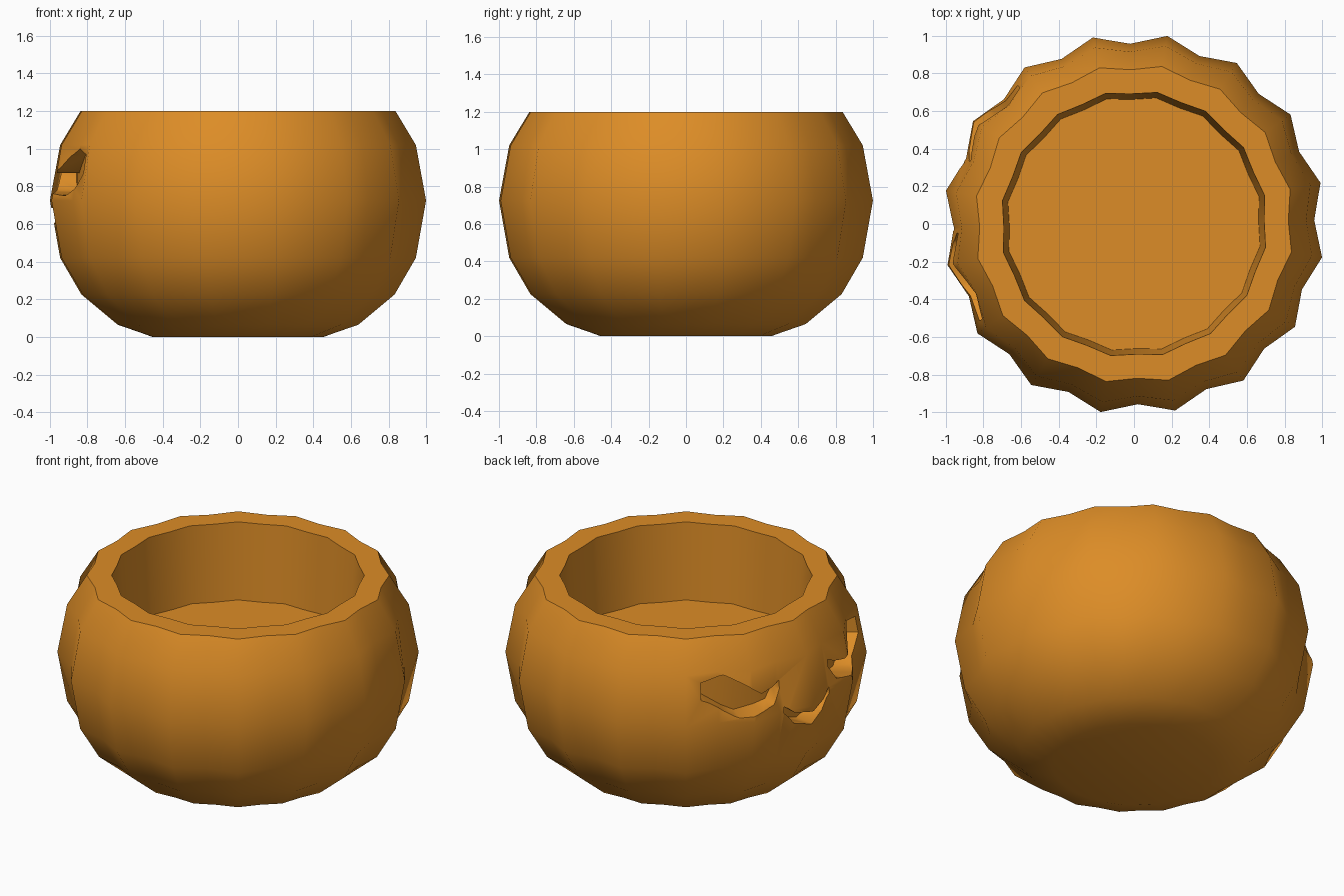
import bpy, bmesh, math

if "Cube" in bpy.data.objects:
    bpy.data.objects.remove(bpy.data.objects["Cube"])

orange = bpy.data.materials.new("pumpkin orange")
orange.diffuse_color = (0.72, 0.265, 0.02, 1)
orange.use_nodes = True
orange.node_tree.nodes["Principled BSDF"].inputs["Base Color"].default_value = orange.diffuse_color


def make_object(name, bm):
    bmesh.ops.recalc_face_normals(bm, faces=bm.faces[:])
    mesh = bpy.data.meshes.new(name)
    bm.to_mesh(mesh)
    bm.free()
    obj = bpy.data.objects.new(name, mesh)
    bpy.context.collection.objects.link(obj)
    mesh.materials.append(orange)
    return obj


# Ribbed bowl: rings of (z, ridge radius, groove radius), outside up and then inside down
SIDES = 32
PROFILE = [
    (0.0, 0.46, 0.455), (0.065, 0.65, 0.63), (0.225, 0.845, 0.81),
    (0.42, 0.96, 0.915), (0.725, 1.015, 0.958), (1.02, 0.96, 0.915),
    (1.2, 0.85, 0.82), (1.2, 0.71, 0.692), (0.73, 0.68, 0.662),
]
bm = bmesh.new()
rings = []
for z, ridge, groove in PROFILE:
    ring = []
    for i in range(SIDES):
        a = math.radians(1.2 + i * 360 / SIDES)
        r = ridge if i % 2 else groove
        ring.append(bm.verts.new((r * math.cos(a), r * math.sin(a), z)))
    rings.append(ring)
for low, high in zip(rings, rings[1:]):
    for i in range(SIDES):
        j = (i + 1) % SIDES
        bm.faces.new((low[i], low[j], high[j], high[i]))
bm.faces.new(rings[0])
bm.faces.new(rings[-1])
bowl = make_object("pumpkin_bowl", bm)


# Carving cutters: columns of (angle from face centre, top z, bottom z)
FACE = 171


def cutter(name, columns, sign=1, inner=0.86, outer=1.2):
    bm = bmesh.new()
    loops = []
    for d, top, bottom in columns:
        a = math.radians(FACE + sign * d)
        loops.append([bm.verts.new((r * math.cos(a), r * math.sin(a), z))
                      for r, z in ((inner, bottom), (outer, bottom), (outer, top), (inner, top))])
    for p, q in zip(loops, loops[1:]):
        for i in range(4):
            j = (i + 1) % 4
            bm.faces.new((p[i], p[j], q[j], q[i]))
    bm.faces.new(loops[0])
    bm.faces.new(loops[-1])
    bmesh.ops.triangulate(bm, faces=bm.faces[:])
    obj = make_object(name, bm)
    obj.hide_render = True
    return obj


EYE = [(41, 0.97, 0.87), (33, 1.0, 0.79), (28, 0.96, 0.75),
       (20, 0.87, 0.765), (15, 0.885, 0.78), (12, 0.91, 0.86)]
MOUTH = [(-11, 0.75, 0.71), (-7, 0.70, 0.63), (0, 0.685, 0.60),
         (7, 0.70, 0.63), (11, 0.75, 0.71)]
cutters = [cutter("left_eye_cutter", EYE, 1), cutter("right_eye_cutter", EYE, -1),
           cutter("mouth_cutter", MOUTH)]

bpy.ops.object.select_all(action='DESELECT')
bpy.context.view_layer.objects.active = bowl
bowl.select_set(True)
for c in cutters:
    mod = bowl.modifiers.new(c.name, 'BOOLEAN')
    mod.operation = 'DIFFERENCE'
    mod.solver = 'EXACT'
    mod.object = c
    bpy.ops.object.modifier_apply(modifier=mod.name)
for c in cutters:
    bpy.data.objects.remove(c)

# Smooth ribs, crisp rim and carving edges
bpy.ops.object.shade_smooth_by_angle(angle=math.radians(50))
